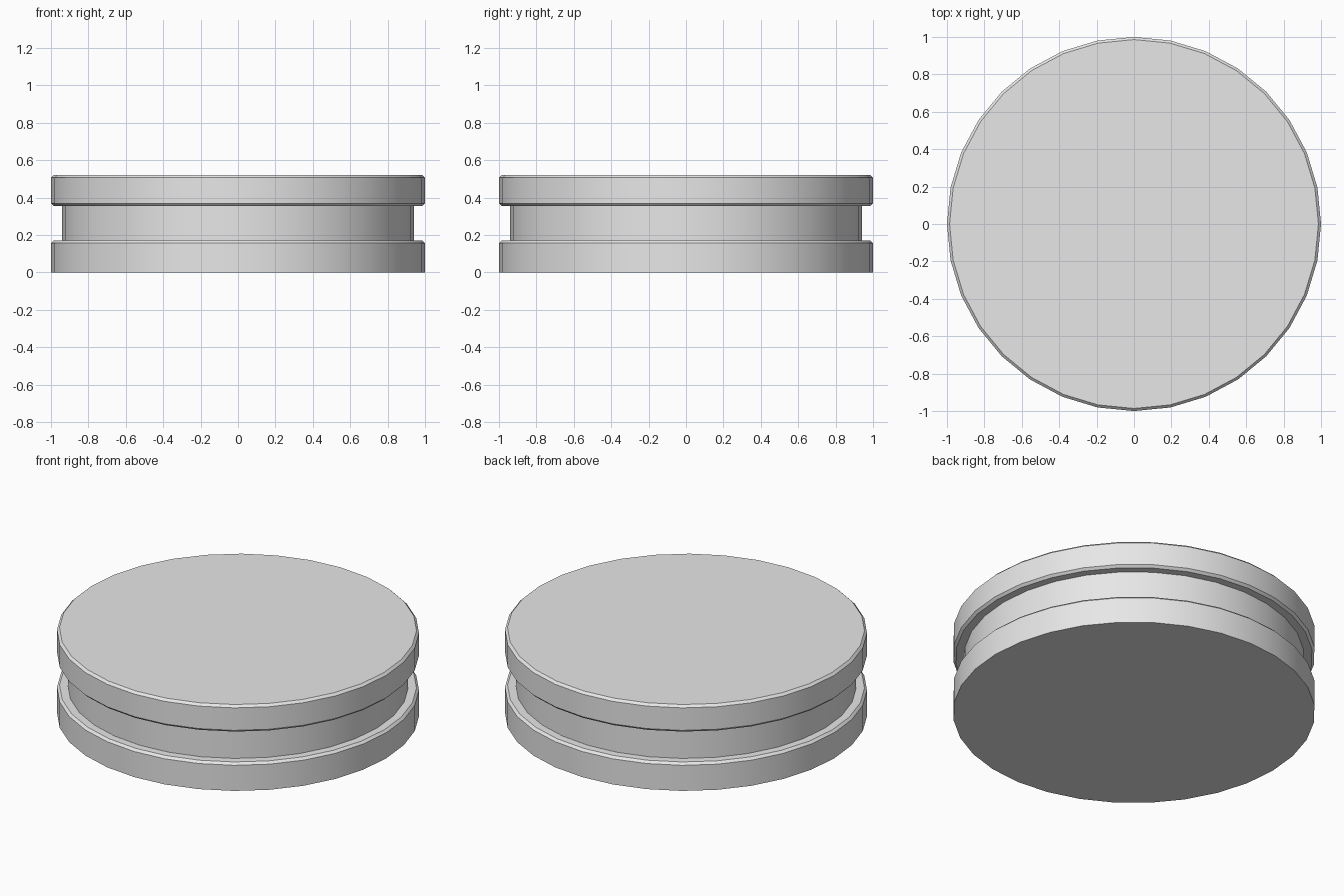
import bpy, bmesh, math

cube = bpy.data.objects.get("Cube")
if cube:
    bpy.data.objects.remove(cube, do_unlink=True)

SIDES = 32
RIM, NECK = 1.0, 0.94
LOW_TOP, HIGH_BASE, TOP = 0.17, 0.355, 0.52
BEVEL = 0.014

# Single light grey material
grey = bpy.data.materials.new("light_grey")
grey.use_nodes = True
colour = (0.8, 0.8, 0.8, 1)
grey.diffuse_color = colour
grey.node_tree.nodes["Principled BSDF"].inputs["Base Color"].default_value = colour

# Outline from the foot up: lower flange, groove, bevelled upper flange
profile = [
    (RIM, 0), (RIM, LOW_TOP - BEVEL), (RIM - BEVEL, LOW_TOP),
    (NECK, LOW_TOP), (NECK, HIGH_BASE),
    (RIM - BEVEL, HIGH_BASE), (RIM, HIGH_BASE + BEVEL),
    (RIM, TOP - BEVEL), (RIM - BEVEL, TOP),
]


def lathe(name, outline, material):
    """Revolve an outline around z and close both ends with flat caps."""
    bm = bmesh.new()
    rings = []
    for radius, z in outline:
        angles = [math.tau * i / SIDES for i in range(SIDES)]
        rings.append([bm.verts.new((radius * math.cos(a), radius * math.sin(a), z))
                      for a in angles])
    for low, high in zip(rings, rings[1:]):
        for i in range(SIDES):
            j = (i + 1) % SIDES
            bm.faces.new((low[i], low[j], high[j], high[i]))
    bm.faces.new(rings[0][::-1])
    bm.faces.new(rings[-1])
    mesh = bpy.data.meshes.new(name)
    bm.to_mesh(mesh)
    bm.free()
    mesh.materials.append(material)
    obj = bpy.data.objects.new(name, mesh)
    bpy.context.collection.objects.link(obj)
    return obj


# Grooved round body
body = lathe("grooved_disc", profile, grey)
bpy.ops.object.select_all(action="DESELECT")
body.select_set(True)
bpy.context.view_layer.objects.active = body
bpy.ops.object.shade_smooth_by_angle(angle=math.radians(30))
